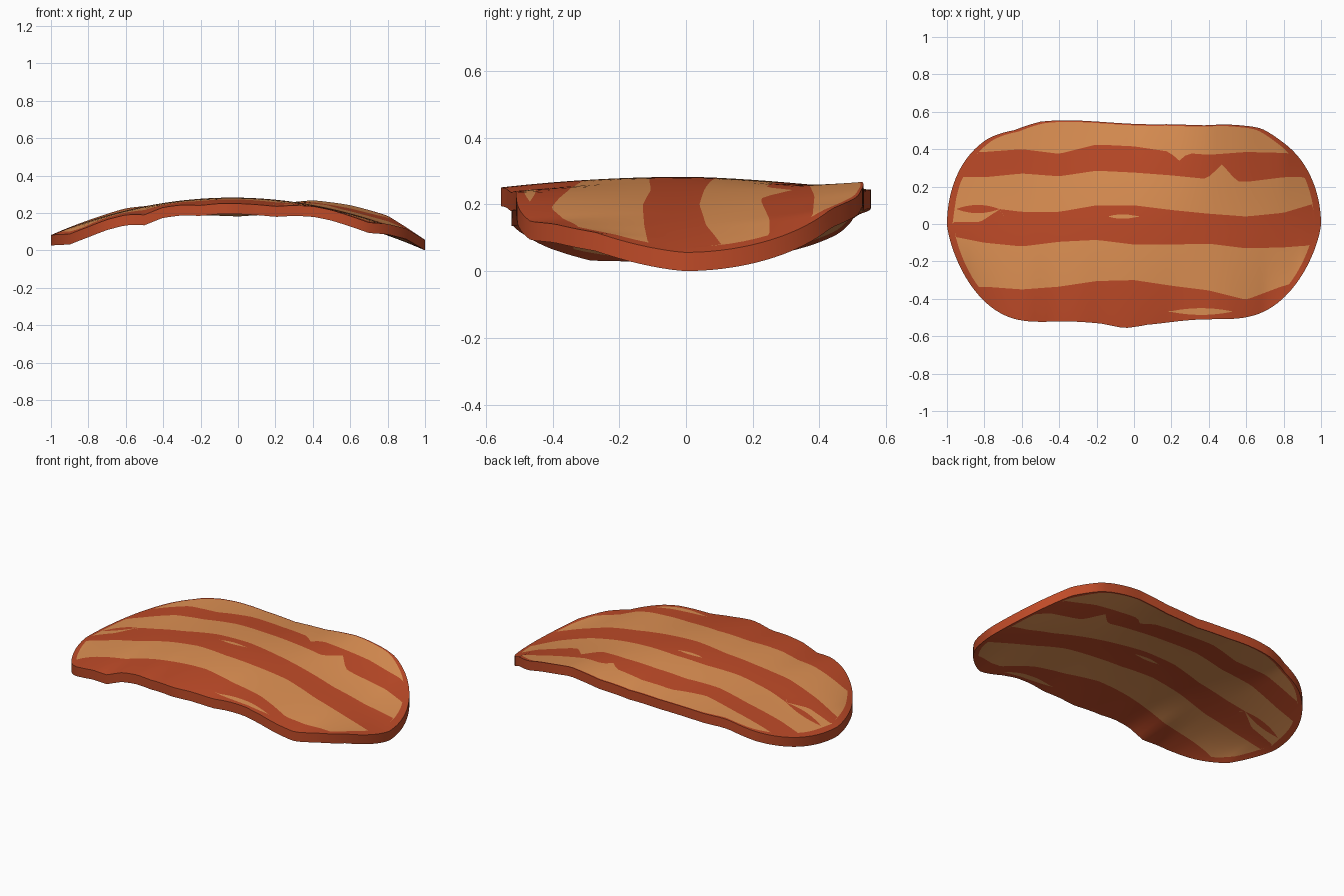
import bpy, bmesh, math

if "Cube" in bpy.data.objects:
    bpy.data.objects.remove(bpy.data.objects["Cube"])

THICK = 0.056
COLS, SUB = 90, 4

def at(vals, x):
    """Linear lookup in values spaced evenly from x = -1 to 1."""
    u = (max(-1, min(1, x)) + 1) / 2 * (len(vals) - 1)
    i = min(int(u), len(vals) - 2)
    return vals[i] + (vals[i + 1] - vals[i]) * (u - i)

def peak(x, c, w, h):
    return h * max(0, 1 - abs(x - c) / w)

# Rounded, slightly wavy outline seen from above
def taper(x, q):
    return max(0, 1 - abs(x) ** 5) ** q

def back(x):
    y = (0.543 - 0.012 * x + 0.009 * math.cos(6.5 * (x + 0.4))) * taper(x, 0.52)
    return y - peak(x, -.64, .14, .018) + peak(x, .68, .1, .012) - peak(x, .38, .2, .012)

def front(x):
    y = (0.53 - 0.015 * x + 0.012 * math.cos(9 * x)) * taper(x, 0.72)
    return -y - peak(x, -.05, .12, .015)

# Arched height, with ripples along the front and back edges
FRONT_LIFT = [0, -.034, -.03, -.022, -.023, -.045, -.023, -.024, -.036, -.031, -.032,
              -.034, -.036, -.019, -.007, -.007, -.014, -.02, .006, .018, 0]
BACK_LIFT = [0, .005, .012, -.01, -.035, -.045, -.025, .025, .044, .05, 0]

def height(x, y):
    z = 0.282 - 0.213 * x * x - 0.013 * x
    edge = back(x) if y > 0 else front(x)
    t = min(1, abs(y / edge)) if abs(edge) > 1e-6 else 0
    return z + (t ** 1.6 * at(BACK_LIFT, x) if y > 0 else t ** 2 * at(FRONT_LIFT, x))

# Wavy borders of the three fat stripes
LOW_A = [-.35, -.335, -.35, -.335, -.305, -.3, -.33, -.355, -.405, -.33, -.3]
TOP_A = [-.06, -.1, -.12, -.095, -.085, -.11, -.11, -.105, -.13, -.125, -.11]
LOW_B = [.08, .09, .065, .065, .1, .1, .075, .055, .04, .06, .12]
TOP_B = [.25, .25, .27, .255, .285, .275, .26, .24, .225, .25, .25]
LOW_C = [.385, .385, .4, .375, .425, .415, .385, .37, .385, .38, .38]

def sliver(x, cx, cy, length, width):
    w = width * max(0, 1 - ((x - cx) / length) ** 2)
    return cy - w, cy + w

def fat_borders(x):
    """Lower and upper y of each fat band, front to back."""
    low_b = at(LOW_B, x)
    if x < -.71:    # small meat spot enclosed by the left end of the middle stripe
        under, low_b = sliver(x, -.835, .08, .115, .022)
        isle = min(under, .012 + max(0, x + .82) * .65), under
    else:
        isle = sliver(x, -.06, .04, .08, .012)
    return [*sliver(x, .36, -.468, .17, .018),
            at(LOW_A, x), at(TOP_A, x), *isle, low_b,
            at(TOP_B, x) + peak(x, .47, .08, .085),
            at(LOW_C, x) - peak(x, .24, .05, .045), 1]

def material(name, col):
    m = bpy.data.materials.new(name)
    m.diffuse_color = (*col, 1)
    m.use_nodes = True
    m.node_tree.nodes["Principled BSDF"].inputs["Base Color"].default_value = m.diffuse_color
    return m

# Columns of points, closer together at the two tips
bm = bmesh.new()
top, bottom = [], []
for i in range(COLS + 1):
    x = math.sin(math.pi * (i / COLS - 0.5))
    lo, hi = front(x), back(x)
    in_lo, in_hi = front(x / .965) * .98, back(x / .965) * .985
    lines = [lo]
    for y in fat_borders(x):
        lines.append(max(lines[-1], min(in_hi, max(in_lo, y))))
    lines.append(hi)
    ys = [a + (b - a) * k / SUB for a, b in zip(lines, lines[1:]) for k in range(SUB)] + [hi]
    top.append([bm.verts.new((x, y, height(x, y))) for y in ys])
    bottom.append([bm.verts.new((x, y, height(x, y) - THICK)) for y in ys])

# Striped top and bottom faces, meat-coloured rim
rows = len(top[0]) - 1
for i in range(COLS):
    for j in range(rows):
        for g in (top, bottom):
            q = [g[i][j], g[i + 1][j], g[i + 1][j + 1], g[i][j + 1]]
            f = bm.faces.new(q if g is top else q[::-1])
            f.material_index = (j // SUB) % 2
    for j in (0, rows):
        bm.faces.new((top[i][j], top[i + 1][j], bottom[i + 1][j], bottom[i][j]))
bmesh.ops.remove_doubles(bm, verts=bm.verts, dist=1e-4)
bmesh.ops.recalc_face_normals(bm, faces=bm.faces)

me = bpy.data.meshes.new("bacon_slice")
bm.to_mesh(me)
bm.free()
me.materials.append(material("meat red", (.52, .07, .021)))
me.materials.append(material("fat tan", (.74, .285, .088)))
ob = bpy.data.objects.new("bacon_slice", me)
bpy.context.collection.objects.link(ob)
bpy.context.view_layer.objects.active = ob
ob.select_set(True)
bpy.ops.object.shade_smooth_by_angle(angle=0.6)
